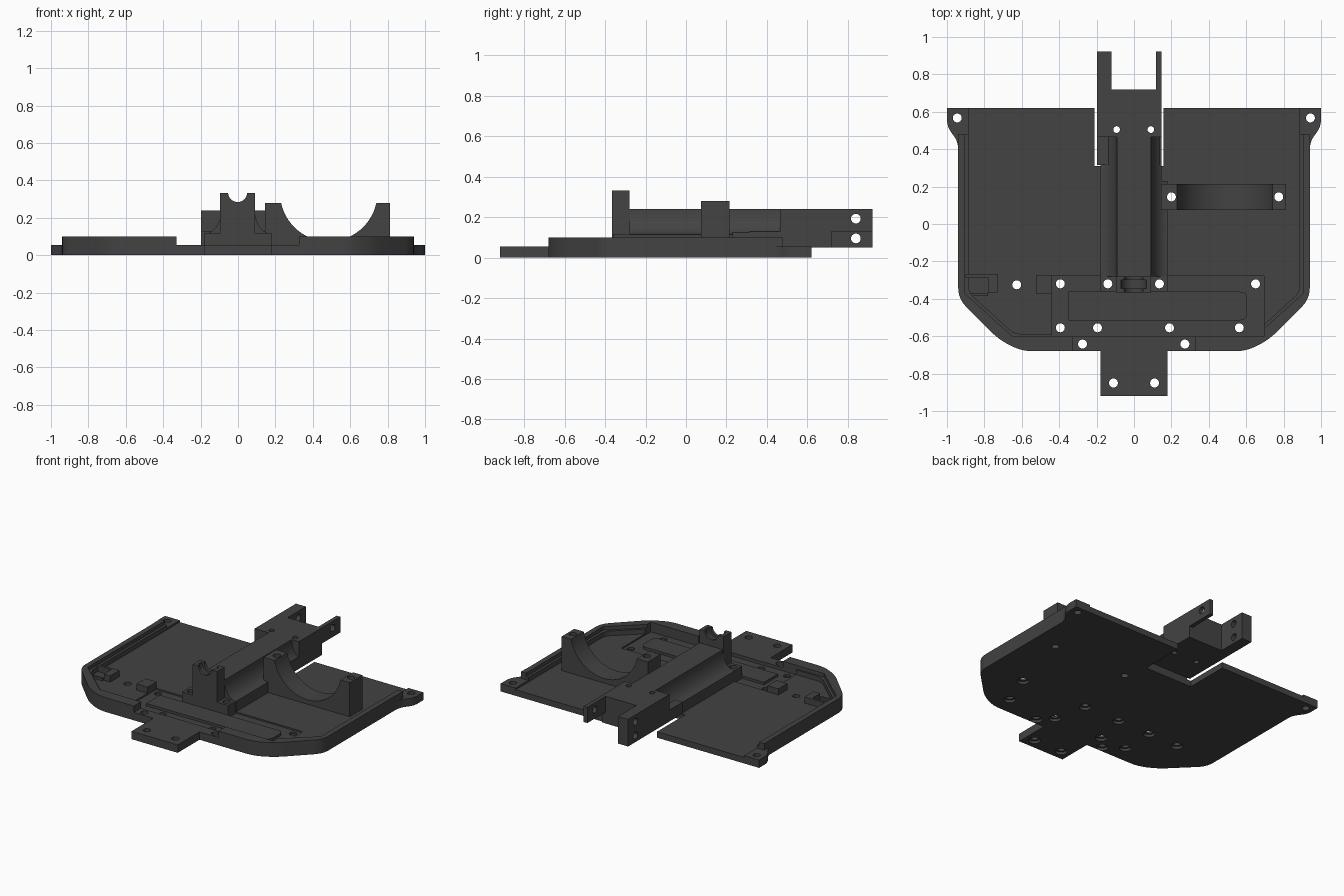
import bpy, bmesh, math

if "Cube" in bpy.data.objects:
    bpy.data.objects.remove(bpy.data.objects["Cube"])

mat = bpy.data.materials.new("charcoal")
mat.diffuse_color = (0.056, 0.056, 0.056, 1)
mat.use_nodes = True
mat.node_tree.nodes["Principled BSDF"].inputs["Base Color"].default_value = mat.diffuse_color


def prism(name, pts, a, b, axis="z"):
    """Extrude a closed profile from a to b along z (xy profile) or y (xz profile)."""
    bm = bmesh.new()
    rings = []
    for d in (a, b):
        rings.append([bm.verts.new((u, v, d) if axis == "z" else (u, d, v)) for u, v in pts])
    n = len(pts)
    bm.faces.new(rings[0])
    bm.faces.new(rings[1])
    for i in range(n):
        j = (i + 1) % n
        bm.faces.new((rings[0][i], rings[0][j], rings[1][j], rings[1][i]))
    bmesh.ops.recalc_face_normals(bm, faces=bm.faces)
    me = bpy.data.meshes.new(name)
    bm.to_mesh(me)
    bm.free()
    me.materials.append(mat)
    ob = bpy.data.objects.new(name, me)
    bpy.context.collection.objects.link(ob)
    return ob


def box(name, x0, x1, y0, y1, z0, z1):
    return prism(name, [(x0, y0), (x1, y0), (x1, y1), (x0, y1)], z0, z1)


def circle(cx, cy, r, n=32):
    return [(cx + r * math.cos(2 * math.pi * i / n), cy + r * math.sin(2 * math.pi * i / n)) for i in range(n)]


def rounded(pts, radii, n=6):
    """Round polygon corners with quadratic curves."""
    out = []
    for i, (x, y) in enumerate(pts):
        r = radii[i]
        if not r:
            out.append((x, y))
            continue
        ends = []
        for q in (pts[i - 1], pts[(i + 1) % len(pts)]):
            l = math.dist(q, (x, y))
            ends.append((x + (q[0] - x) * r / l, y + (q[1] - y) * r / l))
        for k in range(n + 1):
            t = k / n
            out.append(tuple((1 - t) ** 2 * ends[0][c] + 2 * t * (1 - t) * (x, y)[c] + t * t * ends[1][c]
                             for c in (0, 1)))
    return out


def boolean(ob, other, op="DIFFERENCE"):
    m = ob.modifiers.new("cut", "BOOLEAN")
    m.operation, m.solver, m.object = op, "EXACT", other
    bpy.context.view_layer.update()
    dg = bpy.context.evaluated_depsgraph_get()
    me = bpy.data.meshes.new_from_object(ob.evaluated_get(dg))
    ob.modifiers.clear()
    ob.data = me
    bpy.data.objects.remove(other)


def holes(ob, spots, r=0.024):
    for x, y in spots:
        boolean(ob, prism("hole_cutter", circle(x, y, r, 24), -0.1, 0.5))


def mirror_outline(half):
    return half + [(-x, y) for x, y in reversed(half)]


FLOOR, LOW, RIM = 0.042, 0.055, 0.1

# Tray body with corner ears
half = [(0.60, -0.68), (0.72, -0.62), (0.94, -0.40), (0.94, 0.44), (1.0, 0.52), (1.0, 0.62)]
r = [0.06, 0.06, 0.06, 0.04, 0.04, 0]
tray = prism("tray", rounded(mirror_outline(half), r + r[::-1]), 0, RIM)

# Hollow interior, open at the back
inner = [(0.64, -0.588), (0.885, -0.365), (0.885, 0.8)]
r = [0.04, 0.04, 0]
boolean(tray, prism("cavity_cutter", rounded(mirror_outline(inner), r + r[::-1]), FLOOR, 0.3))
# Small ledge along the inside of the rim
ledge = [(0.65, -0.60), (0.903, -0.372), (0.903, 0.8)]
boolean(tray, prism("ledge_cutter", mirror_outline(ledge), 0.075, 0.3))
# Lowered ears
boolean(tray, box("ear_cutter", -1.2, 1.2, 0.48, 0.8, LOW, 0.3))
for s in (-1, 1):
    a, b = sorted((s * 0.942, s * 1.2))
    boolean(tray, box("ear_side_cutter", a, b, 0.38, 0.8, LOW, 0.3))
# Front rim gap, plate pocket and rear slot
boolean(tray, box("rim_gap_cutter", -0.33, 0.325, -0.8, -0.55, LOW, 0.3))
boolean(tray, box("pocket_cutter", -0.44, 0.695, -0.602, -0.278, 0.032, 0.3))
boolean(tray, box("slot_cutter", -0.21, 0.158, 0.31, 0.8, -0.1, 0.3))

# Front tongue
tongue = box("front_tongue", -0.18, 0.178, -0.92, -0.60, 0, LOW)
holes(tongue, [(-0.11, -0.85), (0.11, -0.85)])

# Raised bar in the pocket
bar = prism("pocket_bar", rounded([(-0.35, -0.515), (0.605, -0.515), (0.605, -0.362), (-0.35, -0.362)],
                                  [0, 0.04, 0.04, 0]), 0.02, 0.05)

# Central rail with concave flanks
flank = [(0.18 - 0.09 * math.sin(t), 0.24 - 0.125 * math.cos(t))
         for t in [i * math.pi / 24 for i in range(13)]]
profile = [(0.18, 0.03)] + flank
rail = prism("rail", mirror_outline(profile), -0.28, 0.47, "y")
boolean(rail, box("rail_side_cutter", 0.146, 0.4, 0.23, 0.6, -0.1, 0.3))
boolean(rail, box("rail_base_cutter", -0.4, 0.4, 0.31, 0.6, -0.1, LOW))

# Rail foot and front shaft support
foot = box("rail_foot", -0.18, 0.178, -0.362, -0.278, 0.02, 0.118)
post = box("shaft_support", -0.096, 0.092, -0.365, -0.28, 0.10, 0.333)
boolean(post, prism("shaft_cutter", circle(-0.002, 0.335, 0.051), -0.5, 0, "y"))
boolean(post, prism("groove_cutter", circle(-0.002, 0.335, 0.068), -0.345, -0.30, "y"))

# Rear hinge block with two prongs
block = box("hinge_block", -0.197, 0.146, 0.465, 0.72, 0.05, 0.24)
holes(block, [(-0.093, 0.505), (0.09, 0.505)], 0.018)
box("hinge_block_base", -0.197, 0.146, 0.315, 0.466, 0.05, 0.13)
for name, x0, x1, z0 in (("left_prong", -0.197, -0.12, 0.05), ("right_prong", 0.118, 0.146, 0.13)):
    prong = box(name, x0, x1, 0.719, 0.922, z0, 0.24)
    for z in (0.095, 0.193):
        if z > z0:
            pin = prism("pin_cutter", circle(0, 0, 0.024, 24), -0.5, 0.5)
            pin.rotation_euler = (0, math.pi / 2, 0)
            pin.location = (0, 0.84, z)
            boolean(prong, pin)

# Round cradle at the right
cradle = box("cradle", 0.145, 0.812, 0.075, 0.215, 0.02, 0.28)
boolean(cradle, prism("cradle_cutter", circle(0.485, 0.334, 0.2606, 64), 0, 0.4, "y"))

# Small cable clips at the left
box("clip_arm", -0.90, -0.73, -0.285, -0.268, 0.03, 0.085)
box("clip_end", -0.78, -0.73, -0.37, -0.285, 0.03, 0.085)
box("clip_lower_arm", -0.90, -0.78, -0.385, -0.37, 0.03, 0.06)
box("clip_block", -0.525, -0.44, -0.372, -0.272, 0.03, 0.085)

# Screw holes with counterbores underneath
foot_holes = [(-0.14, -0.32), (0.136, -0.32)]
cradle_holes = [(0.2, 0.145), (0.774, 0.145)]
plate_holes = [(-0.945, 0.567), (0.943, 0.567), (-0.627, -0.325), (-0.394, -0.32), (0.65, -0.32),
               (-0.394, -0.555), (0.563, -0.555), (-0.195, -0.555), (0.19, -0.555),
               (-0.275, -0.642), (0.272, -0.642)]
holes(foot, foot_holes)
holes(rail, cradle_holes[:1])
holes(cradle, cradle_holes)
holes(tray, plate_holes + foot_holes + cradle_holes)
for x, y in plate_holes[2:] + foot_holes:
    boolean(tray, prism("counterbore_cutter", circle(x, y, 0.038, 24), -0.1, 0.018))
for x, y in [(-0.11, -0.85), (0.11, -0.85)]:
    boolean(tongue, prism("counterbore_cutter", circle(x, y, 0.038, 24), -0.1, 0.018))

# Smooth the curved walls only
bpy.ops.object.select_all(action="DESELECT")
for ob in bpy.context.scene.objects:
    ob.select_set(True)
    bpy.context.view_layer.objects.active = ob
bpy.ops.object.shade_smooth_by_angle(angle=math.radians(30))
